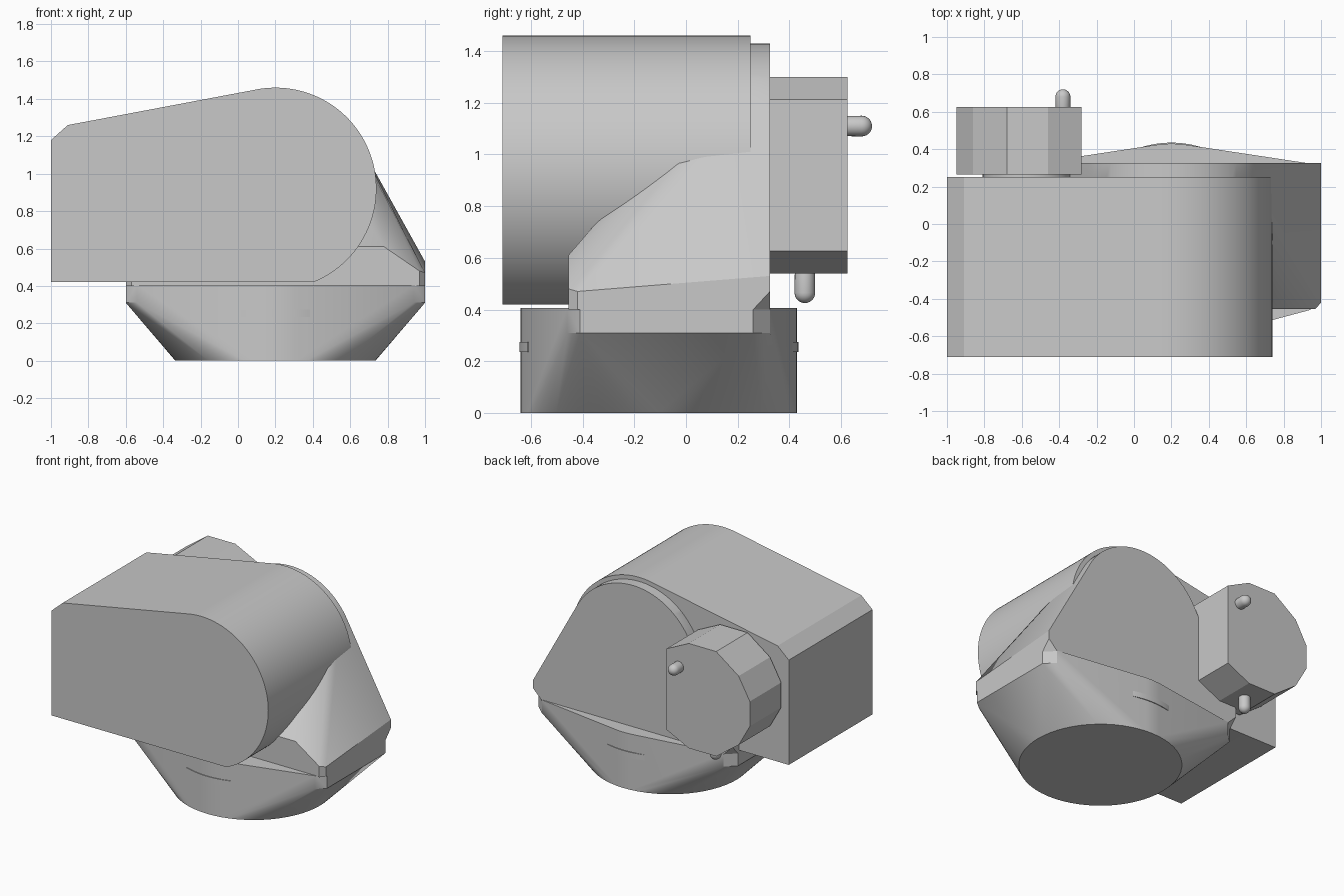
import bpy, bmesh
from math import sin, cos, radians, pi
from mathutils import Matrix

cube = bpy.data.objects.get("Cube")
if cube:
    bpy.data.objects.remove(cube, do_unlink=True)

COLOR = (0.58, 0.58, 0.58, 1)
grey = bpy.data.materials.new("light grey")
grey.use_nodes = True
grey.diffuse_color = COLOR
grey.node_tree.nodes["Principled BSDF"].inputs["Base Color"].default_value = COLOR

CX, CY, AXIS_Z = 0.2, -0.105, 0.92   # turntable centre and tilt axis height


def finish(name, bm, angle=25):
    bmesh.ops.recalc_face_normals(bm, faces=bm.faces)
    mesh = bpy.data.meshes.new(name)
    bm.to_mesh(mesh)
    bm.free()
    mesh.materials.append(grey)
    obj = bpy.data.objects.new(name, mesh)
    bpy.context.collection.objects.link(obj)
    bpy.ops.object.select_all(action='DESELECT')
    obj.select_set(True)
    bpy.context.view_layer.objects.active = obj
    bpy.ops.object.shade_smooth_by_angle(angle=radians(angle))
    return obj


def arc(cx, cy, r, start, end, steps):
    angles = [radians(start + (end - start) * i / steps) for i in range(steps + 1)]
    return [(cx + r * cos(a), cy + r * sin(a)) for a in angles]


def extrude(name, outline, low, high, axis='Y', angle=25):
    """Extrude an xz outline along y, or an xy outline along z."""
    bm = bmesh.new()
    place = (lambda p: (p[0], low, p[1])) if axis == 'Y' else (lambda p: (p[0], p[1], low))
    face = bm.faces.new([bm.verts.new(place(p)) for p in outline])
    top = bmesh.ops.extrude_face_region(bm, geom=[face])["geom"]
    step = (0, high - low, 0) if axis == 'Y' else (0, 0, high - low)
    bmesh.ops.translate(bm, verts=[g for g in top if isinstance(g, bmesh.types.BMVert)], vec=step)
    return finish(name, bm, angle)


def hull(name, points, angle=25):
    bm = bmesh.new()
    for p in points:
        bm.verts.new(p)
    result = bmesh.ops.convex_hull(bm, input=bm.verts)
    loose = {g for g in result["geom_interior"] + result["geom_unused"]
             if isinstance(g, bmesh.types.BMVert)}
    bmesh.ops.delete(bm, geom=list(loose), context='VERTS')
    bmesh.ops.dissolve_limit(bm, angle_limit=radians(0.5), verts=bm.verts, edges=bm.edges)
    return finish(name, bm, angle)


def both_sides(points):
    """Mirror points, given relative to the centre line, to both sides."""
    return [(CX + s * x, y, z) for s in (1, -1) for x, y, z in points]


# Main housing: rounded nose, slanted top and chamfered rear end
outline = [(-1, 0.42), (-1, 1.18), (-0.91, 1.26)] + arc(CX, AXIS_Z, 0.54, 99, -67.8, 64)
extrude("main_housing", outline, -0.71, 0.25)

# Base: round foot widening into four chamfered corners
circle = arc(CX, CY, 0.535, 0, 354, 59)
corners = [(0.8, -0.41), (0.74, -0.46), (0.8, 0.26), (0.73, 0.325)]
points = [(x, y, 0) for x, y in circle]
points += [(x, y, 0.405) for x, y in circle]
points += both_sides([(x, y, z) for x, y in corners for z in (0.31, 0.405)])
hull("base", points, 30)

# Yoke: back plate with round head, flaring forward into side fairings
disc = arc(CX, AXIS_Z, 0.51, 29, 151, 40)
points = [(x, y, z) for x, z in disc for y in (0.25, 0.325)]
points += both_sides([
    (0.8, 0.325, 0.47), (0.8, 0.325, 0.53),
    (0.8, 0.26, 0.4), (0.73, 0.325, 0.4),
    (0.8, -0.42, 0.4), (0.77, -0.455, 0.4),
    (0.8, -0.42, 0.47), (0.77, -0.455, 0.48),
    (0.58, -0.455, 0.61), (0.52, 0, 1.0),
])
hull("yoke", points, 20)

# Motor: faceted drum behind the yoke, with a thin mounting spacer
half = [(-0.28, 0.293), (-0.46, 0.38), (-0.68, 0.38), (-0.86, 0.25), (-0.95, 0.09)]
outline = [(x, AXIS_Z + z) for x, z in half] + [(x, AXIS_Z - z) for x, z in reversed(half)]
extrude("motor", outline, 0.265, 0.625, angle=5)
extrude("motor_spacer", arc(-0.57, AXIS_Z, 0.24, 0, 350, 35), 0.24, 0.275)


# Round-ended connector pins on the motor
def pin(name, location, rotation, length, r=0.04):
    bm = bmesh.new()
    bmesh.ops.create_uvsphere(bm, u_segments=24, v_segments=12, radius=r)
    for v in bm.verts:
        v.co.z += length - r if v.co.z > -1e-5 else -0.02
    bmesh.ops.transform(bm, matrix=Matrix.Translation(location) @ rotation, verts=bm.verts)
    finish(name, bm, 40)


pin("back_pin", (-0.38, 0.62, 1.11), Matrix.Rotation(-pi / 2, 4, 'X'), 0.1)
pin("lower_pin", (-0.56, 0.46, 0.545), Matrix.Rotation(pi, 4, 'X'), 0.12)

# Slim curved grip ribs on the front and back of the base
for name, mid in (("front_rib", 270), ("back_rib", 90)):
    rib = arc(CX, CY, 0.54, mid - 20, mid + 20, 16) + arc(CX, CY, 0.5, mid + 20, mid - 20, 16)
    extrude(name, rib, 0.235, 0.275, axis='Z')
